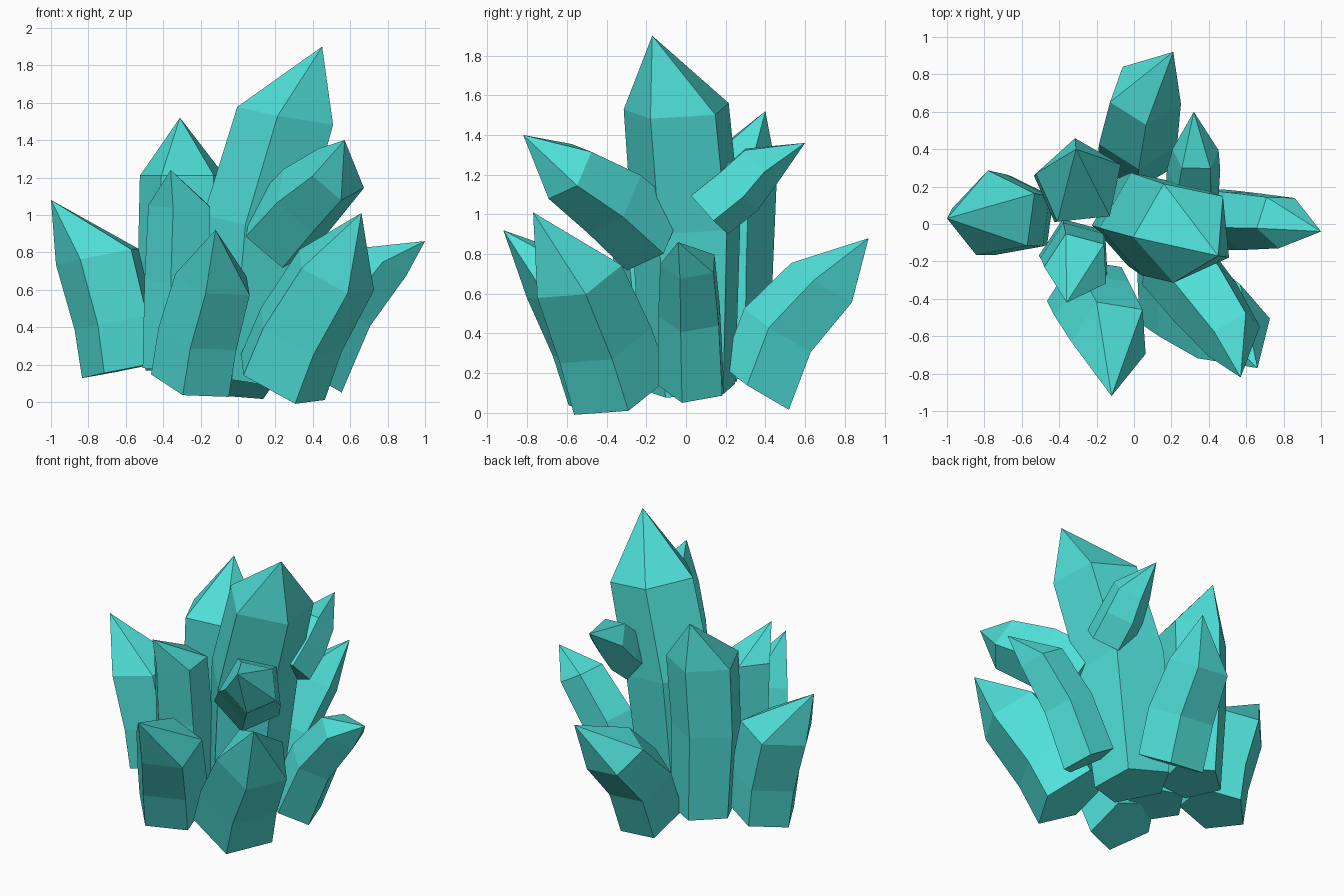
import bpy, bmesh, math
from mathutils import Vector

teal = bpy.data.materials.new("teal_crystal")
teal.diffuse_color = (0.08, 0.74, 0.69, 1)
SIDES = 5


def crystal(name, rings, tip, phase):
    """Five-sided bent shaft through rings of (x, y, z, radius), closed by a point."""
    axis = (Vector(rings[-1][:3]) - Vector(rings[0][:3])).normalized()
    turn = Vector((0, 0, 1)).rotation_difference(axis)
    bm = bmesh.new()
    loops = []
    for x, y, z, r in rings:
        loop = []
        for i in range(SIDES):
            a = math.radians(phase) + math.tau * i / SIDES
            off = turn @ Vector((r * math.cos(a), r * math.sin(a), 0))
            loop.append(bm.verts.new(Vector((x, y, z)) + off))
        loops.append(loop)
    top = bm.verts.new(tip)
    bm.faces.new(loops[0][::-1])
    for i in range(SIDES):
        j = (i + 1) % SIDES
        for lo, hi in zip(loops, loops[1:]):
            bm.faces.new((lo[i], lo[j], hi[j], hi[i]))
        bm.faces.new((loops[-1][i], loops[-1][j], top))
    bmesh.ops.recalc_face_normals(bm, faces=bm.faces)
    mesh = bpy.data.meshes.new(name)
    bm.to_mesh(mesh)
    bm.free()
    mesh.materials.append(teal)
    obj = bpy.data.objects.new(name, mesh)
    bpy.context.collection.objects.link(obj)


# Tall central crystals
crystal("main_crystal",
        [(0.02, 0.02, 0.12, 0.25), (0.10, 0.01, 0.95, 0.29), (0.27, -0.04, 1.53, 0.28)],
        (0.45, -0.17, 1.90), -30)
crystal("back_left_crystal",
        [(-0.29, 0.21, 0.17, 0.21), (-0.31, 0.21, 0.75, 0.23), (-0.29, 0.22, 1.21, 0.24)],
        (-0.31, 0.40, 1.52), 24)
crystal("front_left_crystal",
        [(-0.31, -0.16, 0.18, 0.20), (-0.31, -0.17, 0.65, 0.19), (-0.30, -0.22, 1.05, 0.18)],
        (-0.36, -0.42, 1.24), 255)

# Outer crystals leaning away from the centre
crystal("left_crystal",
        [(-0.62, 0.04, 0.17, 0.22), (-0.65, 0.04, 0.43, 0.23), (-0.74, 0.05, 0.78, 0.24)],
        (-1.0, 0.03, 1.08), 28)
crystal("back_crystal",
        [(0.01, 0.37, 0.12, 0.22), (0.02, 0.48, 0.41, 0.22), (0.06, 0.70, 0.65, 0.20)],
        (0.21, 0.92, 0.88), 54)
crystal("right_crystal",
        [(0.41, 0.04, 0.14, 0.18), (0.57, 0.03, 0.49, 0.17), (0.78, 0.02, 0.75, 0.15)],
        (1.0, -0.04, 0.86), -20)
crystal("front_right_crystal",
        [(0.22, -0.34, 0.115, 0.27), (0.32, -0.42, 0.37, 0.26), (0.51, -0.55, 0.69, 0.24)],
        (0.66, -0.77, 1.01), -65)
crystal("front_crystal",
        [(-0.24, -0.38, 0.11, 0.23), (-0.20, -0.46, 0.36, 0.23), (-0.12, -0.60, 0.65, 0.22)],
        (-0.12, -0.92, 0.92), -30)

# Small crystals branching from the main one
crystal("upper_back_branch",
        [(0.31, 0.11, 1.01, 0.15), (0.32, 0.26, 1.13, 0.15), (0.33, 0.37, 1.25, 0.13)],
        (0.32, 0.60, 1.36), 18)
crystal("upper_front_branch",
        [(0.21, -0.18, 0.90, 0.22), (0.37, -0.38, 1.08, 0.21), (0.53, -0.60, 1.22, 0.17)],
        (0.57, -0.82, 1.40), -66)
